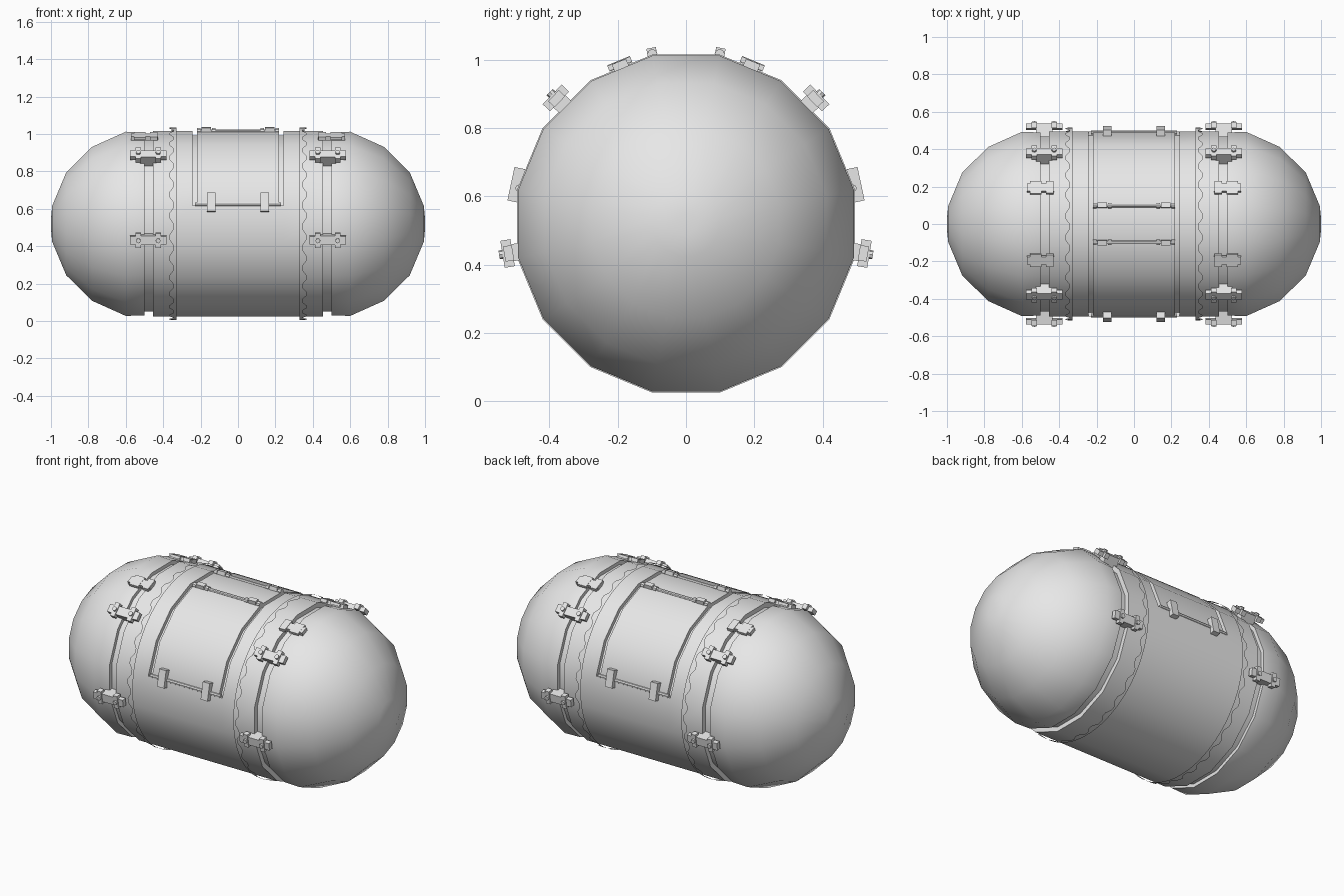
import bpy, bmesh, math
from mathutils import Matrix, Vector

if "Cube" in bpy.data.objects:
    bpy.data.objects.remove(bpy.data.objects["Cube"])

SIDES, R, ZC = 16, 0.505, 0.52
STEP = 2 * math.pi / SIDES

grey = bpy.data.materials.new("light grey")
grey.use_nodes = True
grey.diffuse_color = (0.8, 0.8, 0.8, 1)
grey.node_tree.nodes["Principled BSDF"].inputs["Base Color"].default_value = (0.8, 0.8, 0.8, 1)


def finish(bm, name):
    mesh = bpy.data.meshes.new(name)
    bm.normal_update()
    bm.to_mesh(mesh)
    bm.free()
    ob = bpy.data.objects.new(name, mesh)
    bpy.context.collection.objects.link(ob)
    mesh.materials.append(grey)
    bpy.ops.object.select_all(action="DESELECT")
    ob.select_set(True)
    bpy.context.view_layer.objects.active = ob
    bpy.ops.object.shade_smooth_by_angle(angle=math.radians(30))
    return ob


def lathe(profile):
    """Turn (x, radius) points about the long axis, closing both ends."""
    bm = bmesh.new()
    rings = []
    for x, r in profile:
        ring = []
        for i in range(SIDES):
            a = (i + 0.5) * STEP
            ring.append(bm.verts.new((x, r * math.sin(a), ZC + r * math.cos(a))))
        rings.append(ring)
    for a, b in zip(rings, rings[1:]):
        for i in range(SIDES):
            j = (i + 1) % SIDES
            bm.faces.new((a[i], a[j], b[j], b[i]))
    bm.faces.new(rings[0])
    bm.faces.new(rings[-1])
    bmesh.ops.recalc_face_normals(bm, faces=bm.faces)
    return bm


def around(angle):
    """Frame on the hull: local z points outward, y runs round the hull."""
    return Matrix.Translation((0, 0, ZC)) @ Matrix.Rotation(math.radians(angle), 4, "X")


def box(bm, frame, centre, size):
    m = frame @ Matrix.Translation(centre) @ Matrix.Diagonal((*size, 1))
    bmesh.ops.create_cube(bm, size=1, matrix=m)


def rod(bm, frame, centre, radius, length, axis="Y"):
    m = frame @ Matrix.Translation(centre) @ Matrix.Rotation(math.pi / 2, 4, axis)
    bmesh.ops.create_cone(bm, cap_ends=True, segments=8, radius1=radius,
                          radius2=radius, depth=length, matrix=m)


# Domed ends
for side, s in (("left", 1), ("right", -1)):
    profile = [(s * 0.5, R - 0.006), (s * 0.6, R - 0.003)]
    for k in (1, 2, 3):
        a = (k + 0.5) * STEP
        profile.append((s * (0.5 + 0.503 * math.sin(a)), R * math.cos(a)))
    profile.append((s * 1.0, 0.03))
    finish(lathe(profile), side + "_dome")

# Inner core seen in the seams
finish(lathe([(-0.5, 0.478), (0.5, 0.478)]), "inner_core")

# Middle hull with two sunken channels beside the hatches
hull = lathe([(x, R) for x in (-0.455, -0.243, -0.22, 0.22, 0.243, 0.455)])
channel = [f for f in hull.faces
           if 0.22 < abs(f.calc_center_median().x) < 0.243
           and f.calc_center_median().z > 0.6]
new = bmesh.ops.extrude_face_region(hull, geom=channel)["geom"]
bmesh.ops.delete(hull, geom=[f for f in channel if f.is_valid], context="FACES")
for v in new:
    if isinstance(v, bmesh.types.BMVert):
        v.co = Vector((v.co.x, v.co.y * 0.955, ZC + (v.co.z - ZC) * 0.955))
finish(hull, "middle_hull")

# Thin scalloped bands
for side, s in (("left", 1), ("right", -1)):
    bm = bmesh.new()
    count, rows = 112, []
    for i in range(count):
        a = 2 * math.pi * i / count
        y, z = 0.515 * math.sin(a), ZC + 0.515 * math.cos(a)
        edge = 0.366 if i % 4 in (1, 2) else 0.346
        rows.append([bm.verts.new((s * x, y, z)) for x in (0.33, edge)])
    for i in range(count):
        p, q = rows[i], rows[(i + 1) % count]
        face = (p[0], p[1], q[1], q[0])
        bm.faces.new(face if s < 0 else face[::-1])
    for f in bm.faces:
        f.normal_update()
        c = f.calc_center_median()
        if f.normal.dot(Vector((0, c.y, c.z - ZC))) < 0:
            f.normal_flip()
    finish(bm, side + "_scalloped_band")

for face, d in (("front", 1), ("back", -1)):
    # Hinge rod along the top edge of each hatch
    bm = bmesh.new()
    top = around(d * 11.25)
    rod(bm, top, (0, 0, 0.504), 0.01, 0.44)
    for x in (-0.17, 0.17):
        box(bm, top, (x, 0, 0.51), (0.05, 0.028, 0.03))
        for e in (-0.04, 0.04):
            rod(bm, top, (x + e, 0, 0.506), 0.015, 0.02)
    finish(bm, face + "_hatch_hinge")

    # Lower rod and its two latches
    bm = bmesh.new()
    low = around(d * 78)
    rod(bm, low, (0, 0, 0.5), 0.011, 0.46)
    for x in (-0.143, 0.143):
        box(bm, low, (x, 0.008 * d, 0.51), (0.045, 0.1, 0.032))
    finish(bm, face + "_hatch_latches")

    for side, s in (("left", 1), ("right", -1)):
        # Bolted clamps bridging the dome seams
        for place, angle in (("upper", 46), ("lower", 99.5)):
            bm = bmesh.new()
            f = around(d * angle)
            box(bm, f, (s * 0.48, 0, 0.505), (0.09, 0.05, 0.07))
            box(bm, f, (s * 0.48, 0, 0.527), (0.195, 0.045, 0.026))
            for e in (-0.053, 0.053):
                x = s * 0.48 + e
                box(bm, f, (x, 0, 0.53), (0.028, 0.08, 0.03))
                rod(bm, f, (x, 0, 0.545), 0.013, 0.02, "Z")
            finish(bm, f"{face}_{side}_{place}_clamp")

        # Flat catch near the top
        bm = bmesh.new()
        f = around(d * 22.5)
        box(bm, f, (s * 0.5, 0, 0.503), (0.145, 0.045, 0.022))
        box(bm, f, (s * 0.525, 0, 0.507), (0.06, 0.072, 0.016))
        box(bm, f, (s * 0.45, 0, 0.507), (0.04, 0.072, 0.02))
        finish(bm, f"{face}_{side}_catch")
